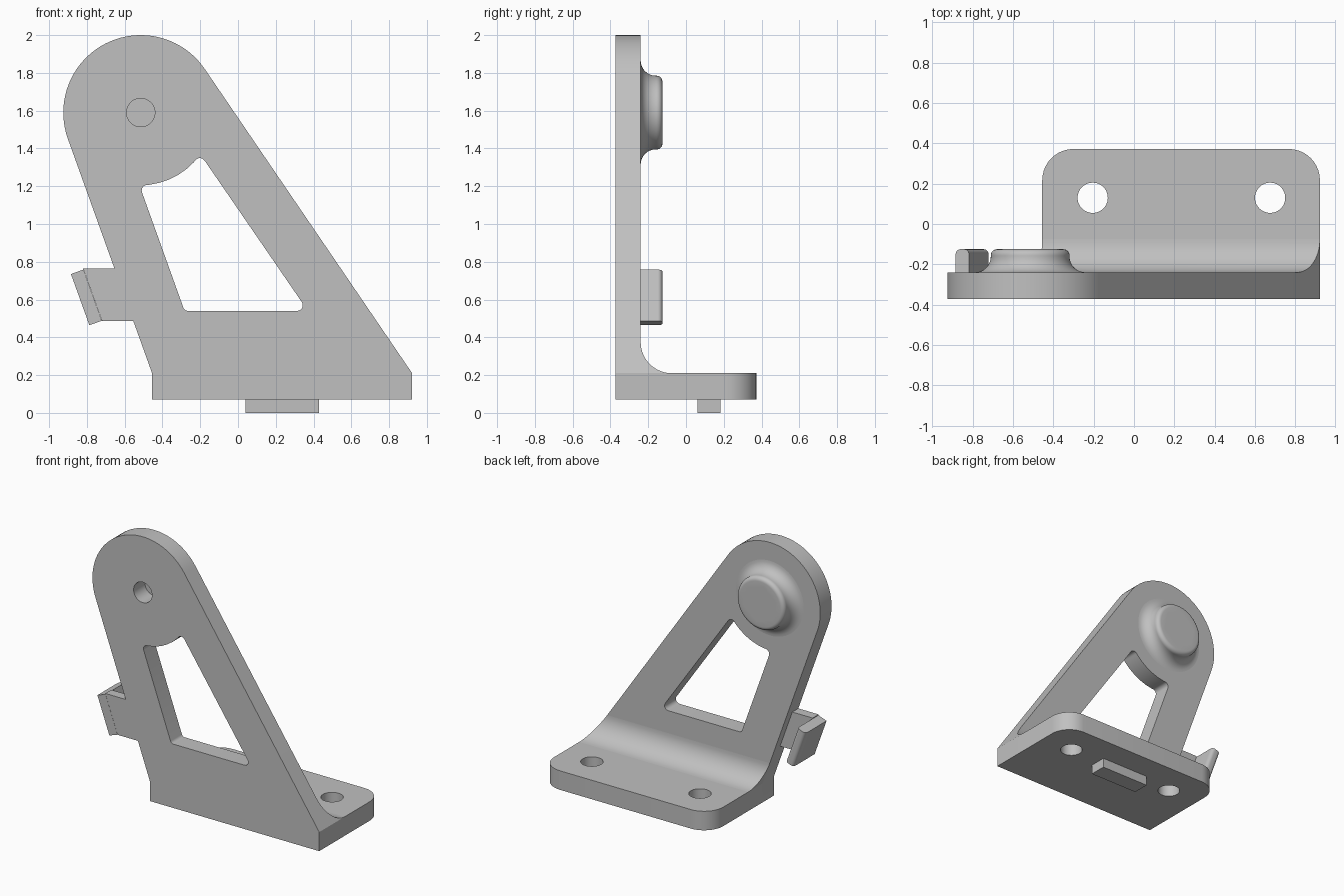
import bpy, bmesh
from math import sin, cos, tan, pi, radians, atan2, acos
from mathutils import Matrix, Vector

if "Cube" in bpy.data.objects:
    bpy.data.objects.remove(bpy.data.objects["Cube"])

grey = bpy.data.materials.new("plain_grey")
grey.use_nodes = True
COLOUR = (0.53, 0.53, 0.53, 1)
grey.diffuse_color = COLOUR
grey.node_tree.nodes["Principled BSDF"].inputs["Base Color"].default_value = COLOUR

# Local x, y, z become world x, z, y, so flat outlines stand upright
UPRIGHT = Matrix(((1, 0, 0, 0), (0, 0, 1, 0), (0, 1, 0, 0), (0, 0, 0, 1)))


def arc(cx, cy, r, a0, a1, n):
    """Points on an arc, angles in degrees."""
    steps = [radians(a0 + (a1 - a0) * i / n) for i in range(n + 1)]
    return [(cx + r * cos(a), cy + r * sin(a)) for a in steps]


def circle(cx, cy, r, n=48, turn=0):
    return arc(cx, cy, r, turn, turn + 360, n)[:-1]


def rounded(corners, n=6):
    """Outline from (x, y, radius) corners."""
    out = []
    for i, (x, y, r) in enumerate(corners):
        p = Vector((x, y))
        if r == 0:
            out.append((x, y))
            continue
        d0 = (Vector(corners[i - 1][:2]) - p).normalized()
        d1 = (Vector(corners[(i + 1) % len(corners)][:2]) - p).normalized()
        half = d0.angle(d1) / 2
        c = p + (d0 + d1).normalized() * (r / sin(half))
        s, e = p + d0 * (r / tan(half)) - c, p + d1 * (r / tan(half)) - c
        a0 = atan2(s.y, s.x)
        sweep = (atan2(e.y, e.x) - a0 + pi) % (2 * pi) - pi
        out += [(c.x + r * cos(a0 + sweep * k / n), c.y + r * sin(a0 + sweep * k / n))
                for k in range(n + 1)]
    return out


def finish(bm, name, matrix=None):
    if matrix:
        bm.transform(matrix)
    bmesh.ops.recalc_face_normals(bm, faces=bm.faces)
    mesh = bpy.data.meshes.new(name)
    bm.to_mesh(mesh)
    bm.free()
    mesh.materials.append(grey)
    ob = bpy.data.objects.new(name, mesh)
    bpy.context.scene.collection.objects.link(ob)
    return ob


def smooth(ob):
    bpy.ops.object.select_all(action='DESELECT')
    ob.select_set(True)
    bpy.context.view_layer.objects.active = ob
    bpy.ops.object.shade_smooth_by_angle(angle=radians(32))


def prism(name, loops, low, high, matrix=None):
    """Extrude an outline; further loops are holes."""
    bm = bmesh.new()
    ends = ([], [])
    for loop in loops:
        n = len(loop)
        rings = [[bm.verts.new((x, y, h)) for x, y in loop] for h in (low, high)]
        for ring, edges in zip(rings, ends):
            edges += [bm.edges.new((ring[i], ring[(i + 1) % n])) for i in range(n)]
        a, b = rings
        for i in range(n):
            j = (i + 1) % n
            bm.faces.new((a[i], a[j], b[j], b[i]))
    for edges in ends:
        bmesh.ops.triangle_fill(bm, use_beauty=True, edges=edges, normal=(0, 0, 1))
    return finish(bm, name, matrix)


def cut(ob, cutter):
    bpy.context.view_layer.objects.active = ob
    mod = ob.modifiers.new("cut", 'BOOLEAN')
    mod.operation, mod.solver, mod.object = 'DIFFERENCE', 'EXACT', cutter
    bpy.ops.object.modifier_apply(modifier=mod.name)
    bpy.data.objects.remove(cutter)


# Main dimensions
LEFT, RIGHT, BOTTOM, TOP = -0.455, 0.922, 0.07, 0.21
FRONT, PLATE_BACK, BOSS_BACK = -0.372, -0.24, -0.125
CX, CZ, HEAD_R, BORE_R = -0.515, 1.59, 0.41, 0.075


def tangent_angle(px, side):
    dx, dz = px - CX, TOP - CZ
    return atan2(dz, dx) + side * acos(HEAD_R / (dx * dx + dz * dz) ** 0.5)


right_a = tangent_angle(RIGHT, 1)
left_a = tangent_angle(LEFT, -1) + 2 * pi


def edge_x(px, a, z):
    """x of a slanted plate edge at height z."""
    tx, tz = CX + HEAD_R * cos(a), CZ + HEAD_R * sin(a)
    return px + (tx - px) * (z - TOP) / (tz - TOP)


# Upright plate with round head, bore and window
outline = [(LEFT, TOP), (LEFT, BOTTOM), (RIGHT, BOTTOM), (RIGHT, TOP)]
outline += arc(CX, CZ, HEAD_R, right_a * 180 / pi, left_a * 180 / pi, 40)
under_head = arc(CX, CZ, 0.385, 269, 325, 7)
window = [(x, z, 0.03 if i in (0, 7) else 0) for i, (x, z) in enumerate(under_head)]
window += [(0.37, 0.54, 0.03), (-0.283, 0.54, 0.025)]
smooth(prism("upright_plate", [outline, rounded(window), circle(CX, CZ, BORE_R)],
             FRONT, PLATE_BACK, UPRIGHT))

# Foot with rounded back corners and two bolt holes
foot = rounded([(LEFT, PLATE_BACK, 0), (RIGHT, PLATE_BACK, 0),
                (RIGHT, 0.372, 0.155), (LEFT, 0.372, 0.155)], 10)
holes = [circle(x, 0.13, 0.075) for x in (-0.205, 0.675)]
smooth(prism("foot", [foot] + holes, BOTTOM, TOP))

# Locating key under the foot
prism("locating_key", [[(0.04, 0.06), (0.43, 0.06), (0.43, 0.183), (0.04, 0.183)]],
      0, BOTTOM)

# Concave fillet between plate and foot, ends following the slanted edges
R = 0.165
profile = [(PLATE_BACK, TOP)] + arc(PLATE_BACK + R, TOP + R, R, 180, 270, 14)
bm = bmesh.new()
a = [bm.verts.new((edge_x(LEFT, left_a, z), y, z)) for y, z in profile]
b = [bm.verts.new((edge_x(RIGHT, right_a, z), y, z)) for y, z in profile]
for i in range(len(a)):
    j = (i + 1) % len(a)
    bm.faces.new((a[i], a[j], b[j], b[i]))
bm.faces.new(a)
bm.faces.new(b)
smooth(finish(bm, "foot_fillet"))

# Turned boss with flared base, hexagonal pocket and bore
profile = [(0, PLATE_BACK)] + arc(0.275, PLATE_BACK + 0.08, 0.08, 270, 180, 8)
profile += arc(0.165, BOSS_BACK - 0.03, 0.03, 0, 90, 6) + [(0, BOSS_BACK)]
bm = bmesh.new()
verts = [bm.verts.new((r, 0, h)) for r, h in profile]
edges = [bm.edges.new(pair) for pair in zip(verts, verts[1:])]
bmesh.ops.spin(bm, geom=verts + edges, cent=(0, 0, 0), axis=(0, 0, 1),
               angle=2 * pi, steps=64)
bmesh.ops.remove_doubles(bm, verts=bm.verts, dist=0.0001)
bm.transform(Matrix.Translation((CX, CZ, 0)))
boss = finish(bm, "boss", UPRIGHT)
cut(boss, prism("hex_cutter", [circle(CX, CZ, 0.138, 6, 41)], -0.22, 0, UPRIGHT))
cut(boss, prism("bore_cutter", [circle(CX, CZ, BORE_R)], -0.4, 0, UPRIGHT))
smooth(boss)

# Side clip: thin web and a leaning lip with rounded back corners
low, high, thick = 0.487, 0.765, 0.07
web = [(-0.82, high), (edge_x(LEFT, left_a, high), high),
       (edge_x(LEFT, left_a, low), low), (-0.72, low)]
prism("clip_web", [web], FRONT, FRONT + thick, UPRIGHT)
lean = left_a - pi
lip = rounded([(0, FRONT, 0), (thick, FRONT, 0),
               (thick, BOSS_BACK, 0.025), (0, BOSS_BACK, 0.025)])
u, v = (cos(lean), sin(lean)), (-sin(lean), cos(lean))
place = Matrix(((u[0], 0, v[0], -0.787), (0, 1, 0, 0), (u[1], 0, v[1], 0.464), (0, 0, 0, 1)))
smooth(prism("clip_lip", [lip], 0, 0.288, place))
